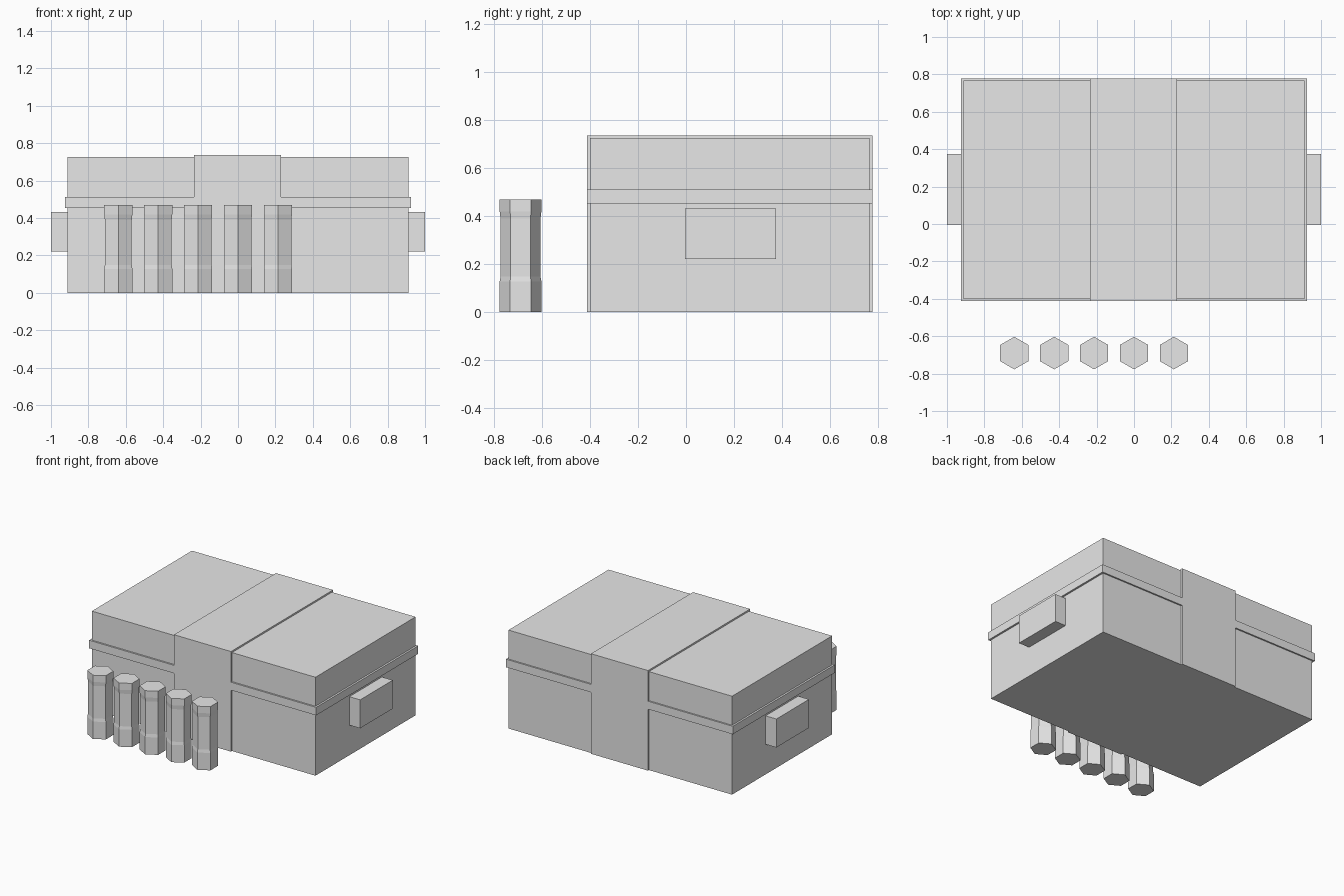
import bpy, bmesh, math

if "Cube" in bpy.data.objects:
    bpy.data.objects.remove(bpy.data.objects["Cube"])

grey = bpy.data.materials.new("plain_grey")
grey.diffuse_color = (0.8, 0.8, 0.8, 1)
grey.use_nodes = True
grey.node_tree.nodes["Principled BSDF"].inputs["Base Color"].default_value = grey.diffuse_color


def finish(name, bm):
    bmesh.ops.recalc_face_normals(bm, faces=bm.faces)
    mesh = bpy.data.meshes.new(name)
    bm.to_mesh(mesh)
    bm.free()
    mesh.materials.append(grey)
    obj = bpy.data.objects.new(name, mesh)
    bpy.context.collection.objects.link(obj)
    return obj


def box(name, lo, hi):
    bm = bmesh.new()
    bmesh.ops.create_cube(bm, size=1)
    for v in bm.verts:
        v.co = [(a + b) / 2 + c * (b - a) for a, b, c in zip(lo, hi, v.co)]
    return finish(name, bm)


def hex_post(name, x, y, profile):
    # six-sided stack of rings, one corner facing the front
    bm = bmesh.new()
    rings = []
    for r, z in profile:
        rings.append([bm.verts.new((x + r * math.cos(a), y + r * math.sin(a), z))
                      for a in (math.radians(30 + 60 * i) for i in range(6))])
    for low, high in zip(rings, rings[1:]):
        for i in range(6):
            j = (i + 1) % 6
            bm.faces.new((low[i], low[j], high[j], high[i]))
    bm.faces.new(rings[0])
    bm.faces.new(rings[-1])
    return finish(name, bm)


# chest body, rim around the lid seam, and wide central strap
box("chest_body", (-0.912, -0.40, 0), (0.912, 0.766, 0.726))
box("lid_rim", (-0.926, -0.412, 0.453), (0.926, 0.777, 0.512))
box("centre_strap", (-0.234, -0.412, 0), (0.231, 0.777, 0.738))

# block handles on both ends
for side, x0, x1 in (("left", -1.0, -0.90), ("right", 0.90, 1.0)):
    box("handle_" + side, (x0, -0.005, 0.222), (x1, 0.375, 0.432))

# row of five hexagonal canisters with a slightly narrower waist
canister = [(0.087, 0), (0.087, 0.128), (0.083, 0.15),
            (0.083, 0.39), (0.087, 0.42), (0.087, 0.47)]
for i in range(5):
    hex_post("canister_%d" % (i + 1), -0.64 + 0.2133 * i, -0.69, canister)
